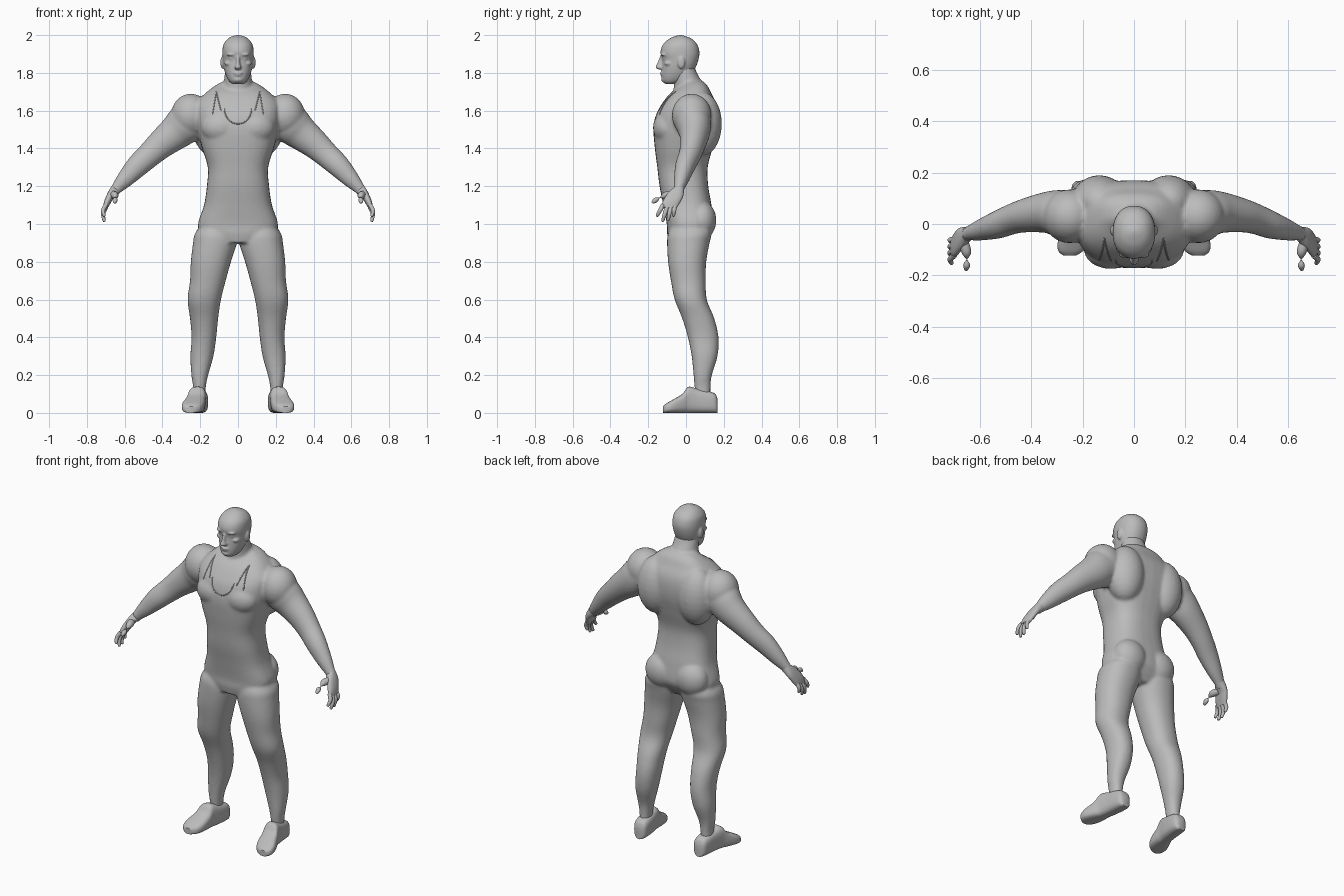
import bpy, bmesh, math
from mathutils import Vector as V
from mathutils.bvhtree import BVHTree

grey = bpy.data.materials.new("grey")
grey.diffuse_color = (0.5, 0.5, 0.5, 1)
SEG = 32


def catmull(a, b, c, d, t):
    return 0.5 * (2 * b + (c - a) * t + (2 * a - 5 * b + 4 * c - d) * t * t + (3 * b - a - 3 * c + d) * t ** 3)


def loft(bm, rings, n=2.3, steps=4, s=1):
    """Smooth closed skin through rings of (centre, half-axis u, half-axis v); s=-1 mirrors in x."""
    rings = [[V(p) for p in r] for r in rings]
    k = len(rings) - 1
    rows = []
    for i in range(k):
        q = [rings[max(0, min(k, j))] for j in (i - 1, i, i + 1, i + 2)]
        rows += [[catmull(*[r[e] for r in q], t / steps) for e in range(3)] for t in range(steps)]
    rows.append(rings[k])
    skin = []
    for c, u, v in rows:
        ring = []
        for j in range(SEG):
            a = 2 * math.pi * j / SEG
            ca, sa = math.cos(a), math.sin(a)
            p = c + u * math.copysign(abs(ca) ** (2 / n), ca) + v * math.copysign(abs(sa) ** (2 / n), sa)
            ring.append(bm.verts.new((p.x * s, p.y, p.z)))
        skin.append(ring)
    faces = [bm.faces.new((a[j], a[(j + 1) % SEG], b[(j + 1) % SEG], b[j]))
             for a, b in zip(skin, skin[1:]) for j in range(SEG)]
    faces += [bm.faces.new(skin[0]), bm.faces.new(skin[-1])]
    bmesh.ops.recalc_face_normals(bm, faces=faces)


def upright(rows):
    """Rings from (z, x0, x1, y front, y back)."""
    return [(((a + b) / 2, (f + k) / 2, z), ((b - a) / 2, 0, 0), (0, (k - f) / 2, 0)) for z, a, b, f, k in rows]


def tube(bm, pts, radii, s=1, flat=1.0, steps=4):
    """Round limb along points; flat scales the sideways (y) axis."""
    pts = [V(p) for p in pts]
    rings = []
    for i, p in enumerate(pts):
        d = (pts[min(i + 1, len(pts) - 1)] - pts[max(i - 1, 0)]).normalized()
        u = d.cross(V((0, 1, 0)) if abs(d.y) < 0.9 else V((0, 0, 1))).normalized()
        rings.append((p, u * radii[i], d.cross(u) * radii[i] * flat))
    loft(bm, rings, 2, steps, s)


def blob(bm, c, r):
    res = bmesh.ops.create_uvsphere(bm, u_segments=24, v_segments=14, radius=1)
    for v in res["verts"]:
        v.co = V(c) + V((v.co.x * r[0], v.co.y * r[1], v.co.z * r[2]))


def finish(name, bm, voxel=0, smooth=0, angle=40):
    me = bpy.data.meshes.new(name)
    bm.to_mesh(me)
    bm.free()
    ob = bpy.data.objects.new(name, me)
    bpy.context.collection.objects.link(ob)
    me.materials.append(grey)
    if voxel:
        m = ob.modifiers.new("merge", 'REMESH')
        m.mode, m.voxel_size, m.use_smooth_shade = 'VOXEL', voxel, True
        m = ob.modifiers.new("relax", 'SMOOTH')
        m.factor, m.iterations = 0.5, smooth
    else:
        bpy.context.view_layer.objects.active = ob
        ob.select_set(True)
        bpy.ops.object.shade_smooth_by_angle(angle=math.radians(angle))
        ob.select_set(False)
    return ob


# Body: torso, neck, arms and trouser legs fused into one skin
bm = bmesh.new()
loft(bm, upright([(z, -x, x, f, b) for z, x, f, b in [
    (.90, .13, -.09, .09), (.95, .19, -.10, .125), (1.0, .212, -.102, .145), (1.1, .18, -.12, .135),
    (1.2, .165, -.14, .118), (1.3, .16, -.152, .115), (1.4, .19, -.165, .14), (1.5, .215, -.172, .165),
    (1.58, .225, -.158, .17), (1.64, .22, -.125, .16), (1.69, .175, -.085, .135), (1.73, .125, -.03, .115),
    (1.755, .08, -.01, .09)]]), 2.6)
loft(bm, upright([(1.62, -.10, .10, -.08, .13), (1.68, -.088, .088, -.068, .11), (1.74, -.076, .076, -.065, .09),
                  (1.80, -.07, .07, -.068, .058), (1.85, -.06, .06, -.06, .04)]), 2)
for s in (1, -1):
    loft(bm, upright([(1.0, .03, .19, -.07, .12), (.95, .01, .228, -.095, .135), (.9, .006, .238, -.10, .125),
                      (.8, .037, .25, -.095, .107), (.7, .065, .254, -.08, .105), (.6, .09, .267, -.06, .11),
                      (.5, .105, .254, -.02, .15), (.4, .115, .246, .01, .172), (.3, .13, .252, .03, .167),
                      (.2, .158, .247, .04, .137), (.14, .17, .238, .045, .13), (.08, .175, .235, .05, .13)]),
         2.2, 4, s)
    tube(bm, [(.20, .04, 1.57), (.285, .04, 1.525), (.335, .045, 1.48), (.41, .035, 1.42), (.47, .02, 1.365),
              (.535, -.005, 1.305), (.60, -.025, 1.235), (.645, -.038, 1.185), (.66, -.045, 1.165)],
         [.10, .105, .092, .077, .067, .06, .045, .03, .028], s, .88)
    blob(bm, (s * .25, .03, 1.575), (.105, .105, .115))     # shoulder
    blob(bm, (s * .135, .085, 1.53), (.11, .105, .17))      # back muscle
    blob(bm, (s * .09, -.10, 1.51), (.105, .075, .085))     # chest muscle
    blob(bm, (s * .10, .085, 1.02), (.10, .076, .10))       # buttock
body = finish("body", bm, .009, 5)

# Head with face features
bm = bmesh.new()
loft(bm, upright([(z, -x, x, f, b) for z, x, f, b in [
    (1.742, .03, -.11, -.05), (1.757, .048, -.125, -.01), (1.79, .065, -.129, .03), (1.83, .076, -.127, .052),
    (1.87, .081, -.126, .066), (1.91, .083, -.135, .071), (1.95, .077, -.122, .06), (1.98, .055, -.09, .032),
    (1.995, .028, -.055, -.005), (2.0, .005, -.035, -.025)]]), 2.2)
loft(bm, upright([(1.818, -.012, .012, -.145, -.11), (1.828, -.019, .019, -.161, -.11),
                  (1.85, -.011, .011, -.153, -.11), (1.89, -.009, .009, -.136, -.11)]), 2)
blob(bm, (0, -.124, 1.799), (.026, .014, .006))
blob(bm, (0, -.122, 1.788), (.022, .014, .007))
blob(bm, (0, -.115, 1.765), (.026, .017, .016))
for s in (1, -1):
    blob(bm, (s * .033, -.115, 1.897), (.028, .019, .008))  # brow
    blob(bm, (s * .034, -.108, 1.876), (.015, .014, .008))  # eye
    blob(bm, (s * .05, -.09, 1.85), (.022, .025, .014))     # cheekbone
    blob(bm, (s * .083, -.025, 1.855), (.010, .02, .033))   # ear
finish("head", bm, .005, 3)

for s, side in ((1, "left"), (-1, "right")):
    # Hand with spread fingers and thumb
    bm = bmesh.new()
    loft(bm, [((.645, -.038, 1.185), (.022, 0, .018), (0, .028, 0)),
              ((.672, -.055, 1.155), (.016, 0, .014), (.004, .04, -.008)),
              ((.692, -.078, 1.115), (.016, 0, .007), (0, .045, -.004)),
              ((.703, -.09, 1.085), (.012, 0, .003), (0, .04, -.002))], 2.3, 4, s)
    for y, z, ty, tz in ((-.122, 1.10, -.152, 1.045), (-.101, 1.09, -.123, 1.018),
                         (-.08, 1.09, -.095, 1.022), (-.06, 1.095, -.066, 1.045)):
        tube(bm, [(.699, y, z), (.714, (y + ty) / 2, (z + tz) / 2), (.709, ty, tz), (.707, ty, tz - .006)],
             [.012, .011, .008, .003], s)
    tube(bm, [(.665, -.065, 1.155), (.65, -.115, 1.15), (.65, -.155, 1.13), (.652, -.176, 1.115),
              (.652, -.18, 1.112)], [.02, .017, .012, .008, .003], s)
    finish(side + "_hand", bm)

    # Shoe with ankle collar
    bm = bmesh.new()
    loft(bm, [((x, y, h / 2), (w, 0, 0), (0, 0, h / 2)) for y, x, w, h in [
        (.168, .20, .022, .07), (.155, .20, .038, .10), (.12, .202, .044, .115), (.06, .208, .045, .128),
        (.012, .217, .046, .138), (-.02, .225, .052, .10), (-.07, .238, .058, .07), (-.105, .246, .048, .05),
        (-.122, .25, .025, .035)]], 3, 4, s)
    finish(side + "_shoe", bm)

# Vest neckline and strap edges laid on the chest
bpy.context.view_layer.update()
skin = BVHTree.FromObject(body, bpy.context.evaluated_depsgraph_get())
edges = [[(.072 * math.sin(a), 1.61 - .08 * math.cos(a)) for a in [math.pi * i / 16 for i in range(-8, 9)]]]
for s in (1, -1):
    edges.append([(s * (.115 - .025 * t / 8), 1.70 - .10 * t / 8) for t in range(9)])
    edges.append([(s * (.115 + .02 * t / 8), 1.70 - .12 * t / 8) for t in range(9)])
bm = bmesh.new()
for line in edges:
    hits = [skin.ray_cast(V((x, -1, z)), V((0, 1, 0)))[0] for x, z in line]
    hits = [h for h in hits if h]
    tube(bm, hits, [.003] * len(hits), 1, 1, 1)
finish("vest_edges", bm)
